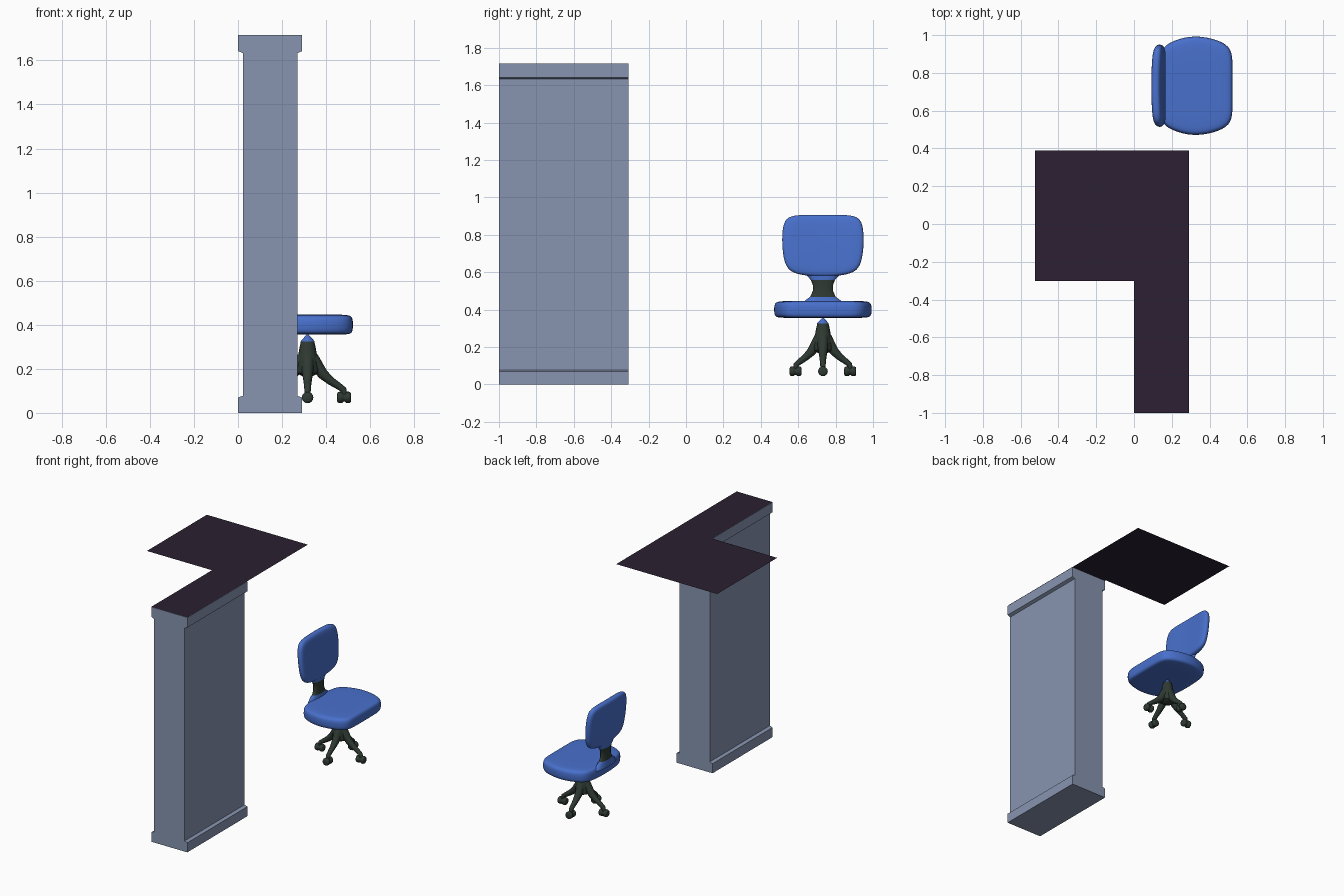
import bpy, bmesh, math
from mathutils import Vector

if "Cube" in bpy.data.objects:
    bpy.data.objects.remove(bpy.data.objects["Cube"])


def material(name, rgb):
    m = bpy.data.materials.new(name)
    m.diffuse_color = (*rgb, 1)
    m.use_nodes = True
    m.node_tree.nodes["Principled BSDF"].inputs["Base Color"].default_value = m.diffuse_color
    return m


GREY = material("blue grey", (0.243, 0.301, 0.434))
PLUM = material("dark plum", (0.025, 0.0144, 0.032))
BLUE = material("fabric blue", (0.065, 0.162, 0.604))
GREEN = material("dark green", (0.028, 0.042, 0.032))
CX, CY = 0.316, 0.732      # chair column position


def make(name, bm, mats, smooth=True, subsurf=0, angle=40):
    bmesh.ops.remove_doubles(bm, verts=bm.verts, dist=1e-5)
    bmesh.ops.recalc_face_normals(bm, faces=bm.faces)
    me = bpy.data.meshes.new(name)
    bm.to_mesh(me)
    bm.free()
    ob = bpy.data.objects.new(name, me)
    bpy.context.collection.objects.link(ob)
    for m in mats:
        me.materials.append(m)
    if smooth:
        bpy.context.view_layer.objects.active = ob
        ob.select_set(True)
        if subsurf:
            bpy.ops.object.shade_smooth()
            ob.modifiers.new("Smooth", "SUBSURF").levels = subsurf
            ob.modifiers["Smooth"].render_levels = subsurf
        else:
            bpy.ops.object.shade_smooth_by_angle(angle=math.radians(angle))
        ob.select_set(False)
    return ob


def loft(rings):
    """Skin a list of equal-length rings and cap both ends."""
    bm = bmesh.new()
    vs = [[bm.verts.new(p) for p in r] for r in rings]
    n = len(vs[0])
    for a, b in zip(vs, vs[1:]):
        for i in range(n):
            j = (i + 1) % n
            bm.faces.new((a[i], a[j], b[j], b[i]))
    bm.faces.new(vs[0])
    bm.faces.new(vs[-1])
    return bm


def mirrored(half):
    """Close a half outline (along, side) whose ends lie on side = 0."""
    return half + [(a, -s) for a, s in half[-2:0:-1]]


def circle(centre, u, v, r, n=12):
    c = Vector(centre)
    return [c + r * (math.cos(t) * Vector(u) + math.sin(t) * Vector(v))
            for t in (2 * math.pi * i / n for i in range(n))]


# Wall: I-shaped profile extruded along y
half = [(0.145, 0), (0.145, 0.07), (0.123, 0.078), (0.123, 1.633),
        (0.145, 1.642), (0.145, 1.715)]
profile = [(0.146 + x, z) for x, z in half] + [(0.146 - x, z) for x, z in reversed(half)]
make("wall", loft([[(x, y, z) for x, z in profile] for y in (-1, -0.308)]), [GREY], False)

# Thin L-shaped top sheet
bm = bmesh.new()
L = [(0.001, -1), (0.291, -1), (0.291, 0.39), (-0.525, 0.39), (-0.525, -0.302), (0.001, -0.302)]
bm.faces.new([bm.verts.new((x, y, 1.7165)) for x, y in L])
make("top_sheet", bm, [PLUM], False)

# Seat cushion
outline = mirrored([(0.522, 0), (0.522, 0.12), (0.518, 0.195), (0.46, 0.24), (0.32, 0.272),
                    (0.2, 0.237), (0.145, 0.2), (0.128, 0.1), (0.126, 0)])
layers = [(0.4, 0.356), (0.88, 0.355), (0.98, 0.362), (1, 0.385), (1, 0.42),
          (0.97, 0.438), (0.88, 0.446), (0.4, 0.447)]
make("seat", loft([[(0.32 + (x - 0.32) * s, CY + y * s, z) for x, y in outline]
                   for s, z in layers]), [BLUE], subsurf=2)

# Backrest cushion, leaning and slightly curved
outline = mirrored([(0.907, 0), (0.907, 0.11), (0.9, 0.19), (0.85, 0.216), (0.75, 0.22),
                    (0.65, 0.208), (0.598, 0.175), (0.58, 0.09), (0.576, 0)])


def back_point(z, y, s, d):
    z, y = 0.742 + (z - 0.742) * s, y * s
    return (0.128 + d - 0.09 * (z - 0.742) + 0.2 * y * y, CY + y, z)


layers = [(0.4, -0.028), (0.86, -0.026), (0.97, -0.017), (1, -0.005), (1, 0.008),
          (0.97, 0.019), (0.86, 0.027), (0.4, 0.028)]
make("backrest", loft([[back_point(z, y, s, d) for z, y in outline] for s, d in layers]),
     [BLUE], subsurf=2)

# Backrest support: flattened waisted bar with blue flared ends
stations = [(0.42, 0.12, 0.03), (0.445, 0.1, 0.028), (0.468, 0.068, 0.024), (0.5, 0.054, 0.02),
            (0.53, 0.054, 0.02), (0.558, 0.064, 0.02), (0.58, 0.085, 0.022), (0.61, 0.09, 0.02)]
bm = loft([[(0.138 + d * math.cos(t), CY + w * math.sin(t), z)
            for t in (math.pi * i / 8 for i in range(16))] for z, w, d in stations])
for f in bm.faces:
    z = f.calc_center_median().z
    f.material_index = 1 if z < 0.465 or z > 0.565 else 0
make("back_support", bm, [GREEN, BLUE], angle=60)

# Column and its blue tip
column = [(0.02, 0.165), (0.05, 0.18), (0.055, 0.2), (0.045, 0.25), (0.036, 0.3), (0.03, 0.326)]
make("column", loft([circle((CX, CY, z), (1, 0, 0), (0, 1, 0), r, 16) for r, z in column]), [GREEN])
tip = [(0.032, 0.325), (0.003, 0.357)]
make("column_tip", loft([circle((CX, CY, z), (1, 0, 0), (0, 1, 0), r, 16) for r, z in tip]), [BLUE])

# Four curved legs, each with a twin-wheel caster
path = [(0.02, 0.25, 0.03), (0.045, 0.21, 0.028), (0.07, 0.175, 0.024), (0.105, 0.145, 0.019),
        (0.14, 0.122, 0.016), (0.162, 0.106, 0.015), (0.168, 0.075, 0.012)]
wheel = [(0.016, -0.032), (0.023, -0.029), (0.026, -0.022), (0.026, -0.01), (0.019, -0.003),
         (0.019, 0.003), (0.026, 0.01), (0.026, 0.022), (0.023, 0.029), (0.016, 0.032)]
for side, (dx, dy) in {"right": (1, 0), "back": (0, 1), "left": (-1, 0), "front": (0, -1)}.items():
    k = 1 if dx else 0.88
    out, across, up = Vector((dx, dy, 0)), Vector((-dy, dx, 0)), Vector((0, 0, 1))
    base = Vector((CX, CY, 0))
    rings = []
    for i, (r, z, w) in enumerate(path):
        a, b = path[max(i - 1, 0)], path[min(i + 1, len(path) - 1)]
        tangent = (out * (b[0] - a[0]) * k + up * (b[1] - a[1])).normalized()
        rings.append(circle(base + out * r * k + up * z, across, tangent.cross(across), w))
    make(side + "_leg", loft(rings), [GREEN], angle=60)
    hub = base + out * 0.166 * k + up * 0.07
    make(side + "_caster", loft([circle(hub + out * t, across, up, r, 16) for r, t in wheel]),
         [GREEN], angle=50)
